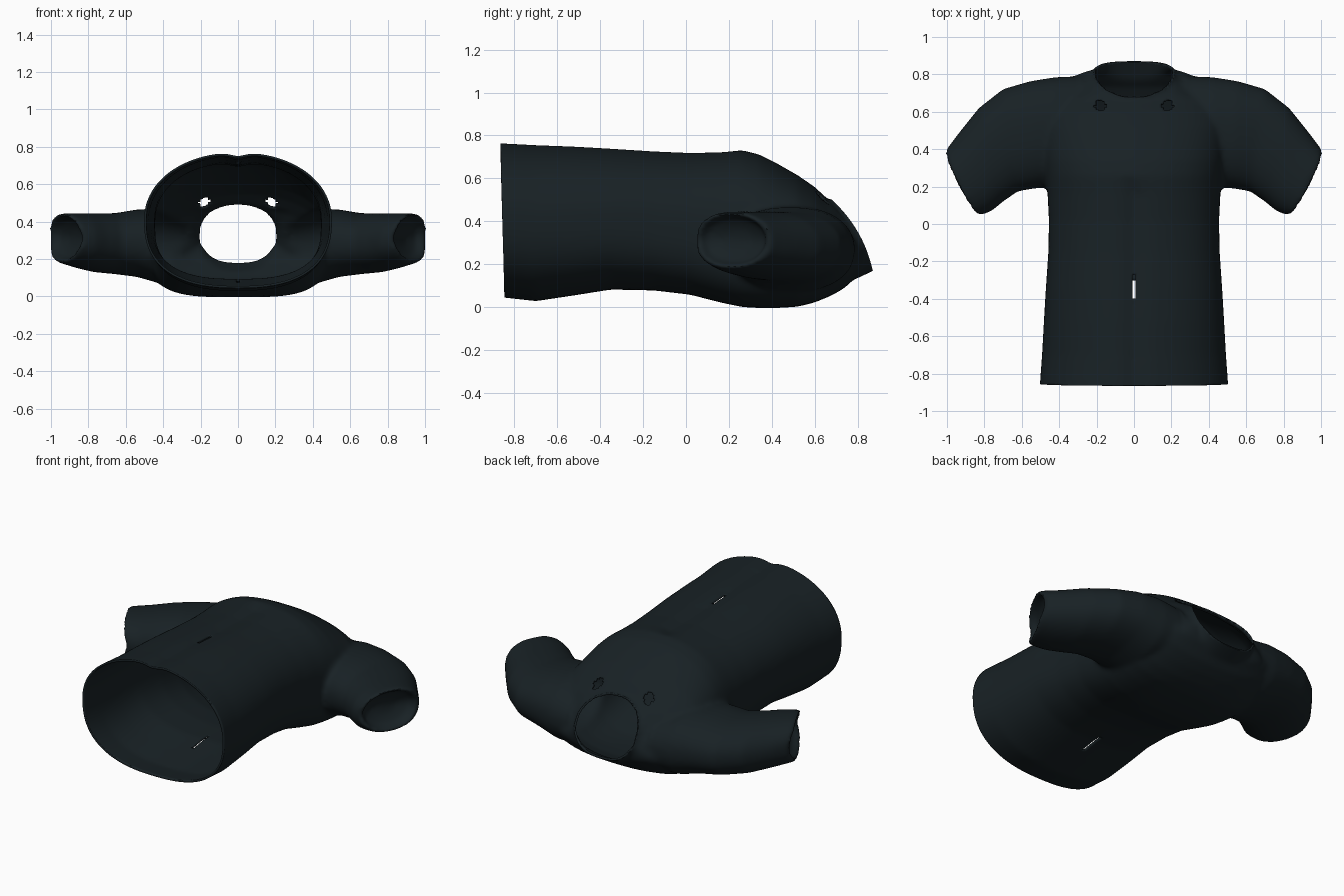
import bpy, bmesh, math
from mathutils import Vector

if "Cube" in bpy.data.objects:
    bpy.data.objects.remove(bpy.data.objects["Cube"])

N = 64


def power(v, e):
    return math.copysign(abs(v) ** e, v)


def loft(bm, rings):
    """Closed solid through a list of rings."""
    loops = [[bm.verts.new(p) for p in r] for r in rings]
    for a, b in zip(loops, loops[1:]):
        for i in range(N):
            j = (i + 1) % N
            bm.faces.new((a[i], a[j], b[j], b[i]))
    bm.faces.new(loops[0])
    bm.faces.new(loops[-1])


def ring(center, u, v, eu=1.0, ev=1.0):
    """Superellipse ring spanned by half axes u and v; lower half can be squarer."""
    pts = []
    for i in range(N):
        t = 2 * math.pi * i / N
        e = eu if math.sin(t) > 0 else ev
        pts.append(center + u * power(math.cos(t), e) + v * power(math.sin(t), e))
    return pts


def solid(rings):
    part = bmesh.new()
    loft(part, rings)
    bmesh.ops.recalc_face_normals(part, faces=part.faces)
    m = bpy.data.meshes.new("part")
    part.to_mesh(m)
    part.free()
    return m


parts = []

# torso: y, half width, back z, chest z, squareness of chest and back
torso = [(-0.97, .505, .05, .772, .95, .80), (-0.85, .503, .045, .770, .95, .80),
         (-0.70, .492, .028, .762, .94, .80), (-0.52, .482, .055, .755, .93, .76),
         (-0.35, .472, .082, .745, .92, .74), (-0.15, .458, .078, .732, .90, .70),
         (0.02, .455, .058, .725, .90, .66), (0.16, .462, .022, .728, .90, .60),
         (0.26, .472, .001, .732, .90, .56), (0.34, .482, -.004, .712, .90, .55),
         (0.42, .49, -.004, .672, .90, .55), (0.52, .50, .002, .615, .90, .60),
         (0.60, .49, .022, .560, .95, .65),
         (0.68, .46, .055, .485, 1.0, .75), (0.74, .42, .09, .390, 1.0, .85),
         (0.78, .36, .13, .325, 1.0, 1.0), (0.81, .27, .16, .275, 1.0, 1.0)]
rings = []
for y, w, lo, hi, e1, e2 in torso:
    r = ring(Vector((0, y, (lo + hi) / 2)), Vector((w, 0, 0)),
             Vector((0, 0, (hi - lo) / 2)), e1, e2)
    for p in r:  # centre crease on the chest
        if p.z > (lo + hi) / 2 and y < 0.2:
            p.z -= 0.022 * math.exp(-(p.x / 0.05) ** 2)
    rings.append(r)
parts.append(solid(rings))

# sleeves: upper outline x, y, lower outline x, y, low z, high z; closed by a dished end
sleeve = [(.28, .79, .28, .24, .08, .44), (.42, .785, .42, .20, .07, .47),
          (.55, .765, .53, .19, .105, .465), (.70, .722, .62, .175, .12, .445),
          (.83, .62, .70, .12, .13, .445), (.93, .495, .76, .07, .15, .445),
          (1.005, .395, .825, .045, .18, .445)]
for s in (1, -1):
    rings = []
    for ax, ay, bx, by, lo, hi in sleeve:
        a, b = Vector((s * ax, ay, 0)), Vector((s * bx, by, 0))
        c = (a + b) / 2 + Vector((0, 0, (lo + hi) / 2))
        u, v = (a - b) / 2, Vector((0, 0, (hi - lo) / 2))
        rings.append(ring(c, u, v, .9, .9))
    out = Vector((s * .35, -.18, 0)).normalized()
    rim = [p + out * .03 * abs(math.sin(2 * math.pi * i / N)) for i, p in enumerate(rings[-1])]
    rings[-1] = rim
    for k, depth in ((.88, -.005), (.78, .04), (.4, .06)):
        rings.append([c + (p - c) * k - out * depth for p in rim])
    parts.append(solid(rings))

# neck tube, tilted towards the chest
neck_co = Vector((0, .775, .335))
neck_no = Vector((0, .867, .5))
along = Vector((0, -.5, .867))
parts.append(solid([ring(neck_co + neck_no * d, Vector((w, 0, 0)), along * h, 1, e)
                    for d, w, h, e in ((-.2, .25, .17, .9), (-.08, .23, .185, .8),
                                       (0, .208, .192, .75), (.08, .205, .192, .75))]))

# merge the parts into one smooth skin
bm = bmesh.new()
for m in parts:
    bm.from_mesh(m)
    bpy.data.meshes.remove(m)
mesh = bpy.data.meshes.new("shirt")
bm.to_mesh(mesh)
bm.free()
shirt = bpy.data.objects.new("shirt", mesh)
bpy.context.collection.objects.link(shirt)
rm = shirt.modifiers.new("skin", 'REMESH')
rm.mode = 'VOXEL'
rm.voxel_size = 0.014
sm = shirt.modifiers.new("relax", 'SMOOTH')
sm.factor = 0.5
sm.iterations = 10
bpy.context.view_layer.update()
dg = bpy.context.evaluated_depsgraph_get()
bm = bmesh.new()
bm.from_mesh(shirt.evaluated_get(dg).to_mesh())
shirt.modifiers.clear()


def cut(co, no, region, clear=True):
    faces = [f for f in bm.faces if region(f.calc_center_median())]
    geom = set(faces)
    for f in faces:
        geom.update(f.verts)
        geom.update(f.edges)
    bmesh.ops.bisect_plane(bm, geom=list(geom), plane_co=co, plane_no=no, clear_outer=clear)


# open hem and neck
cut((0, -.845, 0), (0, -1, -.026), lambda c: c.y < -.7)
cut(neck_co, neck_no, lambda c: abs(c.x) < .27 and c.y > .5)

# raise the sides of the neckline so it curves around the neck
for v in bm.verts:
    d = (v.co - neck_co).dot(neck_no)
    q = (v.co - neck_co).dot(along) / .19
    if d > -.1 and abs(v.co.x) < .3 and abs(q) < 1:
        fade = min(1, max(0, (.3 - abs(v.co.x)) / .08))
        v.co += neck_no * .03 * (1 - q * q) * (1 + d / .1) * fade

# centre slits in chest and back, and frayed spots beside the neckline
for s in (1, -1):
    cut((s * .008, 0, 0), (1, 0, 0), lambda c: abs(c.x) < .05 and -.5 < c.y < .15, False)


def torn(c):
    if abs(c.x) < .008:
        return -.4 < c.y < -.28 if c.z > .4 else -.45 < c.y < -.3
    return c.z > .45 and math.hypot((abs(c.x) - .18) / .03, (c.y - .635) / .03) < 1


bmesh.ops.delete(bm, geom=[f for f in bm.faces if torn(f.calc_center_median())], context='FACES')
bm.to_mesh(mesh)
bm.free()

# fabric thickness
sol = shirt.modifiers.new("fabric", 'SOLIDIFY')
sol.thickness = 0.012
sol.offset = -1

mat = bpy.data.materials.new("dark_fabric")
mat.diffuse_color = (0.009, 0.015, 0.018, 1)
mat.use_nodes = True
mat.node_tree.nodes["Principled BSDF"].inputs["Base Color"].default_value = mat.diffuse_color
mesh.materials.clear()
mesh.materials.append(mat)
bpy.context.view_layer.objects.active = shirt
shirt.select_set(True)
bpy.ops.object.shade_smooth_by_angle(angle=math.radians(50))
